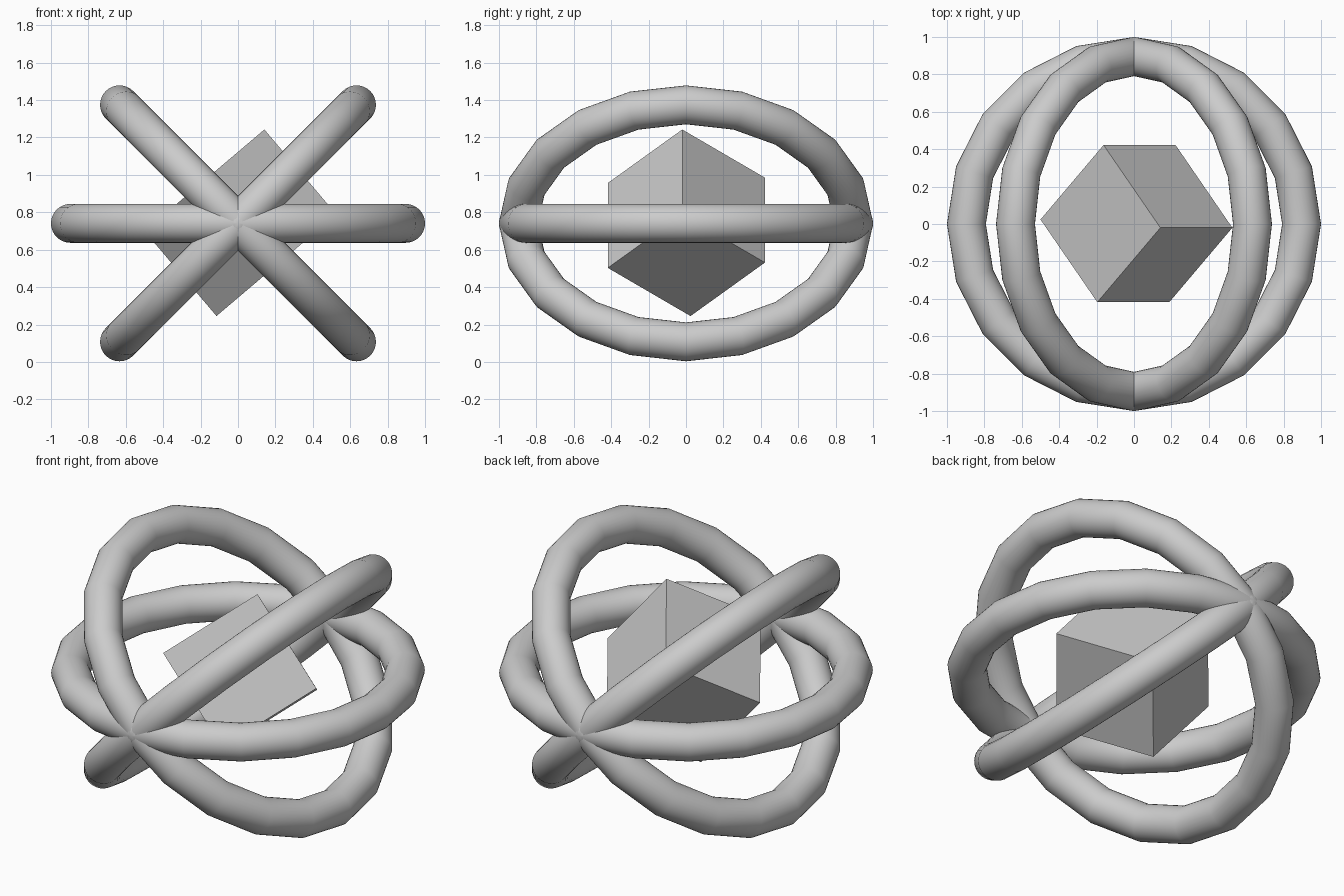
import bpy
from math import radians

if "Cube" in bpy.data.objects:
    bpy.data.objects.remove(bpy.data.objects["Cube"])

CENTER_Z = 0.741
TUBE = 0.104

# Three identical rings sharing the y axis, 45 degrees apart
for name, tilt in (("level_ring", 0), ("rising_ring", -45), ("falling_ring", 45)):
    bpy.ops.mesh.primitive_torus_add(
        major_radius=1 - TUBE, minor_radius=TUBE,
        major_segments=20, minor_segments=32,
        location=(0, 0, CENTER_Z), rotation=(0, radians(tilt), 0))
    ring = bpy.context.object
    ring.name = name
    bpy.ops.object.shade_smooth_by_angle(angle=radians(40))

# Tilted cube floating in the middle
bpy.ops.mesh.primitive_cube_add(
    size=0.595, location=(0.013, 0.002, 0.744),
    rotation=(radians(-42), radians(49.7), 0))
bpy.context.object.name = "core_cube"
